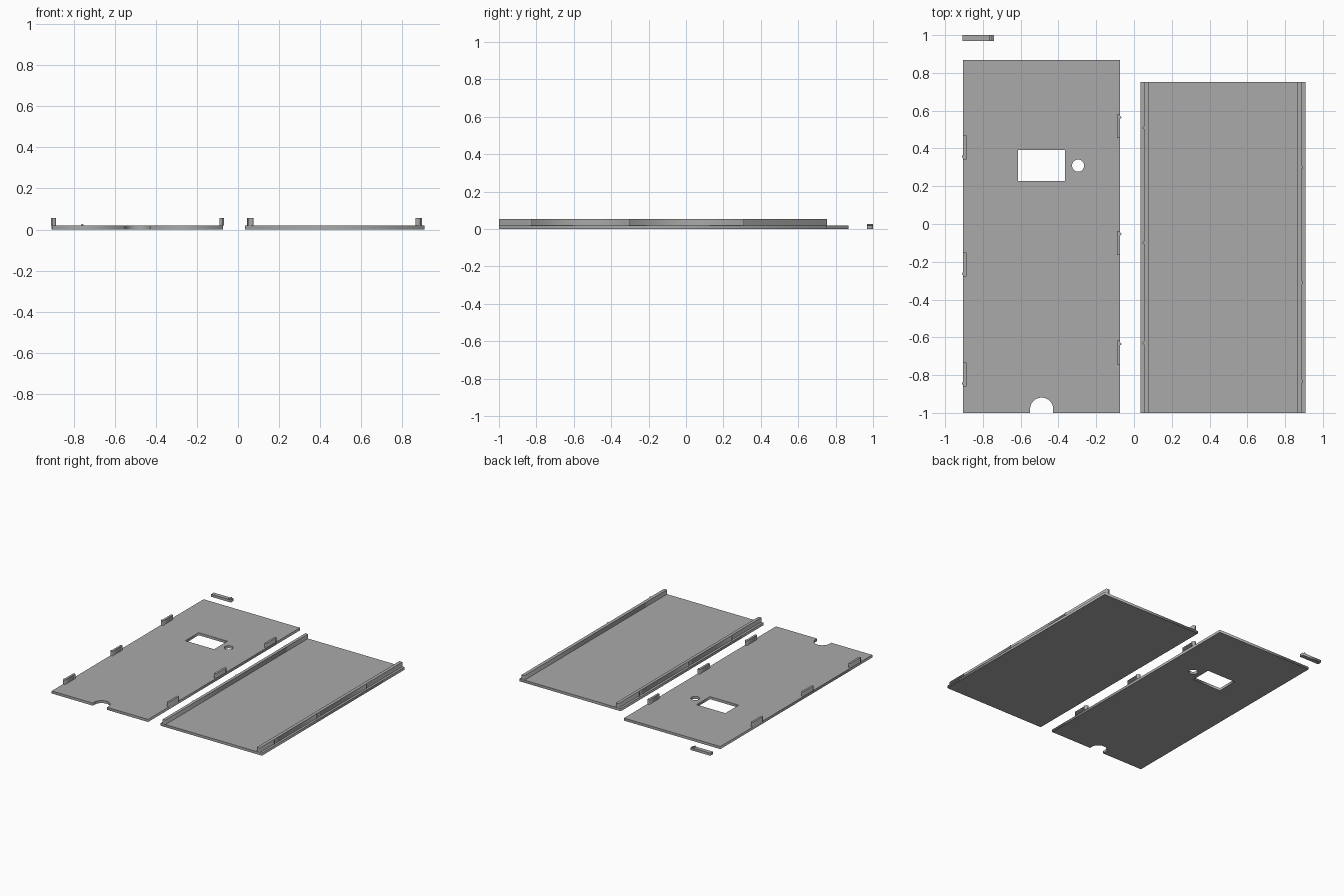
import bpy, math

if "Cube" in bpy.data.objects:
    bpy.data.objects.remove(bpy.data.objects["Cube"])

PLATE = 0.02   # panel thickness
TOP = 0.055    # height of tabs and rails
grey = bpy.data.materials.new("plain grey")
grey.diffuse_color = (0.4, 0.4, 0.4, 1)
grey.use_nodes = True
grey.node_tree.nodes["Principled BSDF"].inputs["Base Color"].default_value = grey.diffuse_color


def arc(cx, cy, r, a0, a1, n):
    """Points along an arc, angles in degrees."""
    return [(cx + r * math.cos(math.radians(a0 + (a1 - a0) * i / n)),
             cy + r * math.sin(math.radians(a0 + (a1 - a0) * i / n))) for i in range(n + 1)]


def rect(x0, x1, y0, y1):
    return [(x0, y0), (x1, y0), (x1, y1), (x0, y1)]


def slab(name, loops, z0, z1):
    """Extrude a flat outline (further loops are holes) from z0 to z1."""
    cu = bpy.data.curves.new(name, 'CURVE')
    cu.dimensions = '2D'
    cu.fill_mode = 'BOTH'
    cu.extrude = (z1 - z0) / 2
    for pts in loops:
        sp = cu.splines.new('POLY')
        sp.points.add(len(pts) - 1)
        for p, (x, y) in zip(sp.points, pts):
            p.co = (x, y, 0, 1)
        sp.use_cyclic_u = True
    ob = bpy.data.objects.new(name, cu)
    ob.location.z = (z0 + z1) / 2
    bpy.context.collection.objects.link(ob)
    bpy.ops.object.select_all(action='DESELECT')
    ob.select_set(True)
    bpy.context.view_layer.objects.active = ob
    bpy.ops.object.convert(target='MESH')
    ob = bpy.context.view_layer.objects.active
    ob.data.materials.clear()
    ob.data.materials.append(grey)
    return ob


def wall(name, x0, x1, y0, y1, bumps, side):
    """Upright strip with small round snap bumps on its outer face (side = -1 or 1)."""
    r = 0.007
    if side > 0:
        pts = [(x0, y1), (x0, y0), (x1, y0)]
        for b in sorted(bumps):
            pts += arc(x1, b, r, -90, 90, 8)
        pts += [(x1, y1)]
    else:
        pts = [(x1, y0), (x1, y1), (x0, y1)]
        for b in sorted(bumps, reverse=True):
            pts += arc(x0, b, r, 90, 270, 8)
        pts += [(x0, y0)]
    slab(name, [pts], PLATE, TOP)


# Front panel with cable notch, display window and button hole
outline = [(-0.904, -1), (-0.55, -1)] + arc(-0.489, -0.98, 0.061, 180, 0, 24) \
    + [(-0.428, -1), (-0.074, -1), (-0.074, 0.868), (-0.904, 0.868)]
slab("front_panel", [outline, rect(-0.613, -0.365, 0.227, 0.391),
                     arc(-0.296, 0.309, 0.032, 0, 348.75, 31)], 0, PLATE)

# Snap tabs along both long edges
for i, y in enumerate((0.341, -0.279, -0.86)):
    wall(f"left_tab_{i}", -0.904, -0.887, y, y + 0.127, [y + 0.016], -1)
for i, y in enumerate((0.581, -0.036, -0.618)):
    wall(f"right_tab_{i}", -0.091, -0.074, y - 0.127, y, [y - 0.017], 1)

# Back panel with its two full-length rails
slab("back_panel", [rect(0.034, 0.907, -1, 0.753)], 0, PLATE)
wall("left_rail", 0.052, 0.076, -1, 0.753, [0.51, -0.10, -0.63], -1)
wall("right_rail", 0.863, 0.889, -1, 0.753, [0.30, -0.31, -0.833], 1)

# Loose clip with a snap ridge across its top
slab("loose_clip", [rect(-0.909, -0.74, 0.968, 1.0)], 0, PLATE)
ridge = slab("clip_ridge", [arc(0, 0, 0.007, 0, 180, 8)], 0, 0.032)
ridge.rotation_euler = (math.pi / 2, 0, 0)
ridge.location = (-0.758, 0.984, PLATE)
